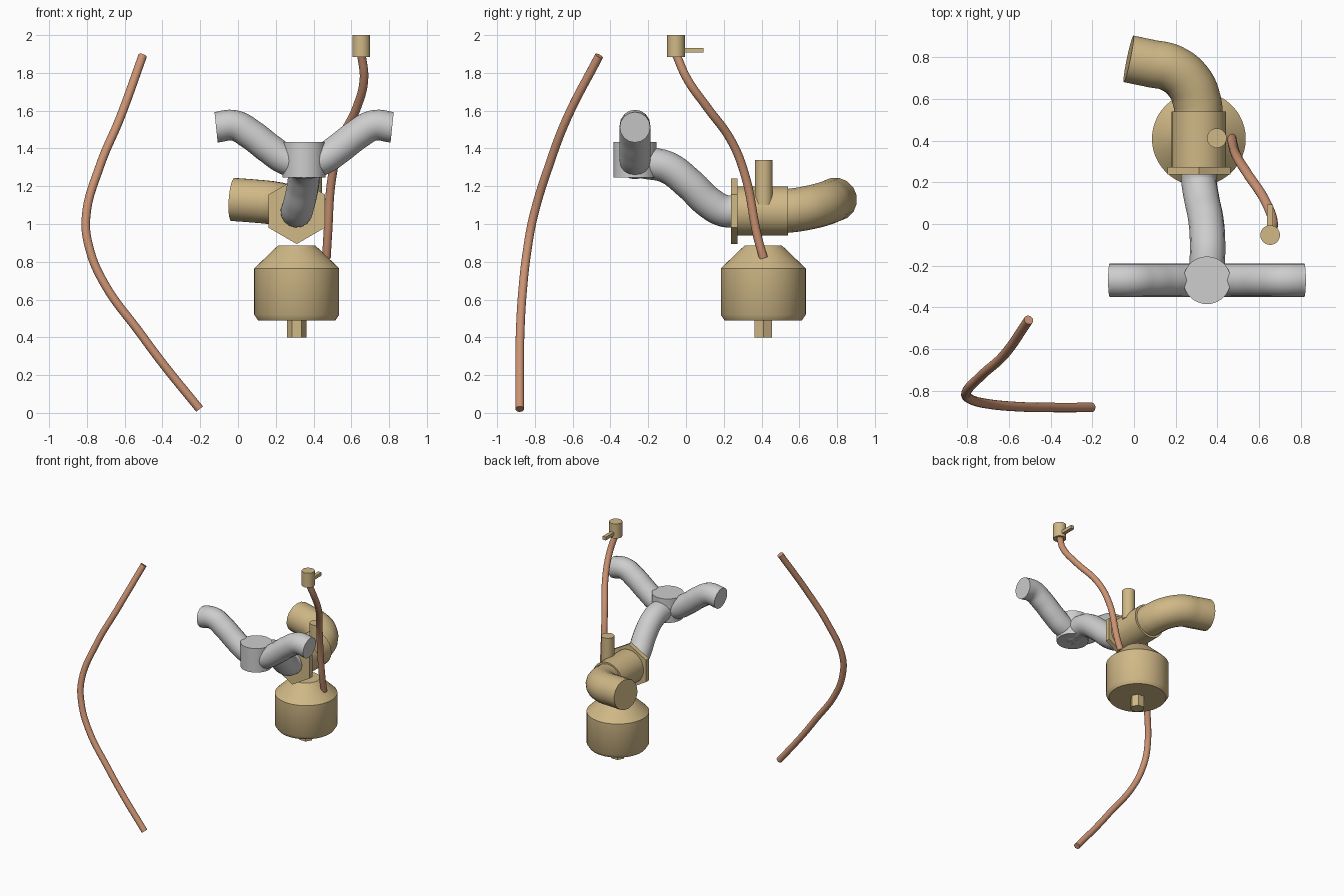
import bpy, bmesh, math
from mathutils import Vector

if "Cube" in bpy.data.objects:
    bpy.data.objects.remove(bpy.data.objects["Cube"])


def material(name, rgb):
    m = bpy.data.materials.new(name)
    m.diffuse_color = (*rgb, 1)
    m.use_nodes = True
    m.node_tree.nodes["Principled BSDF"].inputs["Base Color"].default_value = m.diffuse_color
    return m


BRASS = material("brass", (0.63, 0.48, 0.24))
STEEL = material("light grey metal", (0.61, 0.61, 0.61))
COPPER = material("copper", (0.60, 0.29, 0.17))


def finish(ob, name, mat, smooth=True):
    ob.name = name
    ob.data.materials.clear()
    ob.data.materials.append(mat)
    if smooth:
        bpy.ops.object.select_all(action='DESELECT')
        ob.select_set(True)
        bpy.context.view_layer.objects.active = ob
        bpy.ops.object.shade_smooth_by_angle(angle=math.radians(35))
    return ob


def pipe(name, pts, radius, mat):
    """Round pipe swept along a smooth path through pts."""
    cu = bpy.data.curves.new(name, 'CURVE')
    cu.dimensions = '3D'
    cu.bevel_depth, cu.bevel_resolution = radius, 6
    cu.use_fill_caps, cu.resolution_u = True, 8
    sp = cu.splines.new('BEZIER')
    sp.bezier_points.add(len(pts) - 1)
    for bp, p in zip(sp.bezier_points, pts):
        bp.co = p
        bp.handle_left_type = bp.handle_right_type = 'AUTO'
    ob = bpy.data.objects.new(name, cu)
    bpy.context.collection.objects.link(ob)
    bpy.ops.object.select_all(action='DESELECT')
    ob.select_set(True)
    bpy.context.view_layer.objects.active = ob
    bpy.ops.object.convert(target='MESH')
    return finish(bpy.context.object, name, mat)


def cylinder(name, a, b, radius, mat, sides=40, turn=0):
    """Cylinder or prism from point a to point b."""
    a, b = Vector(a), Vector(b)
    bpy.ops.mesh.primitive_cylinder_add(vertices=sides, radius=radius, depth=(b - a).length)
    ob = bpy.context.object
    for v in ob.data.vertices:
        c, s = math.cos(turn), math.sin(turn)
        x, y, z = v.co
        v.co = (c * x - s * y, s * x + c * y, z)
    ob.location = (a + b) / 2
    ob.rotation_euler = (b - a).to_track_quat('Z', 'Y').to_euler()
    return finish(ob, name, mat, sides > 8)


def lathe(name, centre, profile, mat, sides=48):
    """Solid of revolution around a vertical axis; profile is (radius, z)."""
    bm = bmesh.new()
    rings = [[bm.verts.new((r * math.cos(2 * math.pi * i / sides),
                            r * math.sin(2 * math.pi * i / sides), z))
              for i in range(sides)] for r, z in profile]
    for lo, hi in zip(rings, rings[1:]):
        for i in range(sides):
            j = (i + 1) % sides
            bm.faces.new((lo[i], lo[j], hi[j], hi[i]))
    bm.faces.new(rings[0][::-1])
    bm.faces.new(rings[-1])
    me = bpy.data.meshes.new(name)
    bm.to_mesh(me)
    bm.free()
    ob = bpy.data.objects.new(name, me)
    bpy.context.collection.objects.link(ob)
    ob.location = (*centre, 0)
    return finish(ob, name, mat)


# Long free-standing copper tube
pipe("long_copper_tube", [
    (-0.505, -0.46, 1.89), (-0.625, -0.63, 1.56), (-0.73, -0.725, 1.31),
    (-0.805, -0.81, 1.03), (-0.785, -0.84, 0.865), (-0.705, -0.862, 0.68),
    (-0.52, -0.878, 0.425), (-0.405, -0.88, 0.27), (-0.203, -0.88, 0.02)], 0.023, COPPER)

# Copper feed tube from the tap down to the vessel
pipe("feed_tube", [
    (0.653, -0.053, 1.90), (0.667, 0.005, 1.77), (0.63, 0.11, 1.62), (0.545, 0.24, 1.44),
    (0.498, 0.315, 1.25), (0.475, 0.377, 0.94), (0.468, 0.41, 0.82)], 0.023, COPPER)

# Tap on top of the feed tube
cylinder("tap_body", (0.653, -0.053, 1.885), (0.653, -0.053, 2.0), 0.047, BRASS)
bpy.ops.mesh.primitive_cube_add(size=1, location=(0.653, 0.02, 1.92))
lever = bpy.context.object
lever.scale = (0.028, 0.145, 0.026)
finish(lever, "tap_lever", BRASS, False)

# Grey hub with mirrored side arms and a rear pipe
HX, HY = 0.35, -0.27
cylinder("hub", (HX, HY, 1.245), (HX, HY, 1.435), 0.114, STEEL)
arm = [(0.0, 1.315), (0.095, 1.34), (0.185, 1.40), (0.28, 1.473), (0.37, 1.522), (0.466, 1.512)]
for side, sx in (("left", -1), ("right", 1)):
    pipe(side + "_arm", [(HX + sx * d, HY, z) for d, z in arm], 0.081, STEEL)
pipe("rear_pipe", [
    (0.35, -0.22, 1.325), (0.353, -0.10, 1.30), (0.345, 0.02, 1.21),
    (0.325, 0.12, 1.115), (0.312, 0.20, 1.07), (0.31, 0.26, 1.067)], 0.085, STEEL)

# Brass valve: hexagonal flange, round body, elbow and stem
VX, VZ = 0.311, 1.068
cylinder("hex_flange", (VX, 0.237, VZ), (VX, 0.273, VZ), 0.174, BRASS, 6)
flange = bpy.context.object
zs = [(flange.rotation_euler.to_matrix() @ v.co).z for v in flange.data.vertices]
if max(zs) < 0.16:      # keep a corner pointing up
    for v in flange.data.vertices:
        v.co.x, v.co.y = -v.co.y, v.co.x
cylinder("valve_body", (VX, 0.27, VZ), (VX, 0.54, VZ), 0.13, BRASS)
pipe("outlet_elbow", [
    (VX, 0.52, VZ), (0.303, 0.585, 1.075), (0.266, 0.675, 1.092),
    (0.18, 0.747, 1.112), (0.08, 0.77, 1.122), (-0.026, 0.792, 1.13)], 0.116, BRASS)
cylinder("valve_stem", (0.397, 0.412, 1.10), (0.397, 0.412, 1.34), 0.047, BRASS)

# Brass vessel with a hexagonal drain plug
lathe("vessel", (VX, 0.409), [
    (0.205, 0.49), (0.225, 0.52), (0.225, 0.765), (0.1, 0.885)], BRASS)
cylinder("drain_plug", (VX, 0.409, 0.40), (VX, 0.409, 0.50), 0.052, BRASS, 6, math.pi / 2)
